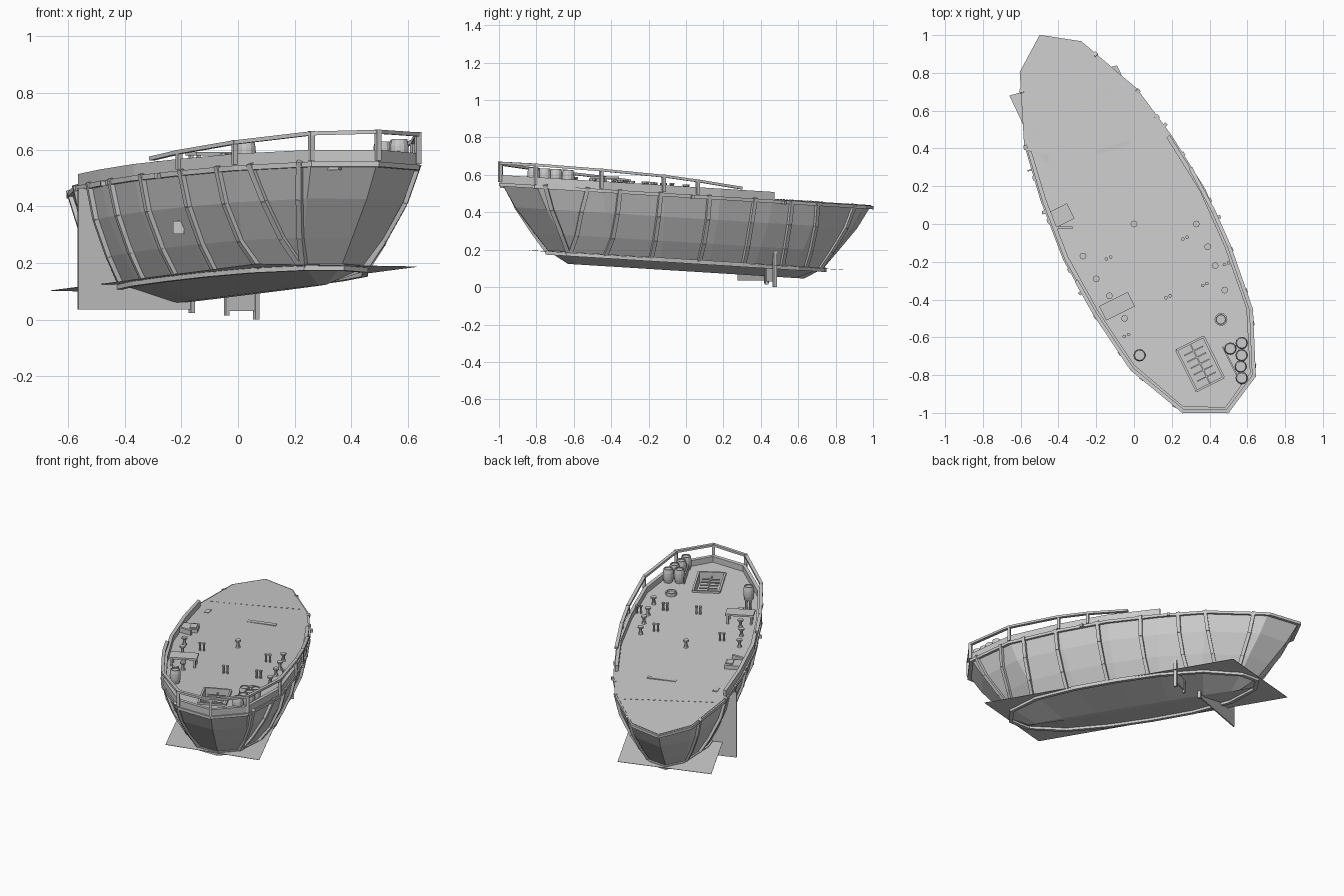
import bpy, bmesh, math
from mathutils import Vector, Matrix

if "Cube" in bpy.data.objects:
    bpy.data.objects.remove(bpy.data.objects["Cube"])

TH = math.radians(26.5)
C, S = math.cos(TH), math.sin(TH)
SLOPE = 0.062

# half outlines (along, across) of the deck edge and the bottom edge
TOP = [(-1.105, 0), (-1.0, .208), (-.68, .35), (-.33, .395), (0, .41), (.33, .378), (.63, .325), (.98, .178), (1.108, 0)]
BOT = [(-.82, 0), (-.76, .12), (-.55, .22), (-.28, .26), (0, .27), (.28, .26), (.55, .21), (.76, .1), (.82, 0)]
LEVELS = [(0, 0, .145), (.3, .4, .24), (.7, .8, .37), (1, 1, .50)]   # along mix, across mix, height


def world(u, v, h):
    y = C * u + S * v
    return Vector((-S * u + C * v, y, h - SLOPE * y))


def deck_z(x, y):
    return .50 - SLOPE * y


def edge(t, side, fu=1, fv=1, off=0):
    """Point on the outline at list position t, pushed outward by off."""
    i = min(int(t), 7)
    k = t - i
    a, b = [tuple(BOT[j][n] * (1 - f) + TOP[j][n] * f for n, f in ((0, fu), (1, fv))) for j in (i, i + 1)]
    u, v = a[0] + (b[0] - a[0]) * k, a[1] + (b[1] - a[1]) * k
    return u * (1 + off), side * v * (1 + 2.5 * off)


def edge_at(u, side, fu, fv, off):
    """Point on the outline at distance u along the hull."""
    t = min((abs(edge(i / 20, 1, fu, fv)[0] - u), i / 20) for i in range(161))[1]
    return edge(t, side, fu, fv, off)


def make(name, bm):
    bmesh.ops.recalc_face_normals(bm, faces=bm.faces)
    me = bpy.data.meshes.new(name)
    bm.to_mesh(me)
    bm.free()
    ob = bpy.data.objects.new(name, me)
    bpy.context.collection.objects.link(ob)
    return ob


def loft(bm, rings, wrap=False):
    vs = [[bm.verts.new(p) for p in r] for r in rings]
    n = len(vs[0])
    for a, b in zip(vs, vs[1:] + ([vs[0]] if wrap else [])):
        for i in range(n):
            bm.faces.new((a[i], a[(i + 1) % n], b[(i + 1) % n], b[i]))
    if not wrap:
        bm.faces.new(vs[0][::-1])
        bm.faces.new(vs[-1])


def bar(bm, a, b, w, t, up=Vector((0, 0, 1))):
    """Box from a to b, w wide and t thick toward up."""
    d = (b - a).normalized()
    s = d.cross(up).normalized() * w / 2
    n = s.cross(d).normalized() * t / 2
    loft(bm, [[p + s + n, p - s + n, p - s - n, p + s - n] for p in (a, b)])


def box(bm, x, y, z, sx, sy, sz, ang=TH):
    m = Matrix.Translation((x, y, z)) @ Matrix.Rotation(ang, 4, 'Z') @ Matrix.Diagonal((sx, sy, sz, 1))
    bmesh.ops.create_cube(bm, size=1, matrix=m)


def turned(bm, x, y, z, profile, n=10):
    loft(bm, [[Vector((x + r * math.cos(2 * math.pi * i / n), y + r * math.sin(2 * math.pi * i / n), z + h))
               for i in range(n)] for r, h in profile])


LOOP = [(i, 1) for i in range(9)] + [(i, -1) for i in range(7, 0, -1)]


def band(name, path, h0, h1, inner, outer, fu=1, fv=1, closed=True):
    bm = bmesh.new()
    rings = []
    for t, s in path:
        a, b = edge(t, s, fu, fv, inner), edge(t, s, fu, fv, outer)
        rings.append([world(*a, h0), world(*b, h0), world(*b, h1), world(*a, h1)])
    loft(bm, rings, wrap=closed)
    return make(name, bm)


# hull with a shallow keel edge and closed deck
bm = bmesh.new()
rings = [[world(u * .86, v * .06, .085) for u, v in (edge(t, s, 0, 0) for t, s in LOOP)]]
rings += [[world(*edge(t, s, fu, fv), h) for t, s in LOOP] for fu, fv, h in LEVELS]
loft(bm, rings)
hull = make("hull", bm)

# hatch pit cut into the deck
HX, HY = .35, -.74
bm = bmesh.new()
box(bm, HX, HY, .55, .15, .23, .12)
cutter = make("hatch_cutter", bm)
cutter.hide_render = True
cutter.hide_viewport = True
mod = hull.modifiers.new("hatch", 'BOOLEAN')
mod.operation = 'DIFFERENCE'
mod.object = cutter
mod.solver = 'EXACT'

# bands round the hull
band("bottom_rail", LOOP, .127, .15, -.01, .022, 0, 0)
band("wale", LOOP, .478, .496, -.02, .01)
wall = [(5.03, 1)] + [(i, 1) for i in range(5, -1, -1)] + [(i, -1) for i in range(1, 6)] + [(5.9, -1)]
band("bulwark", wall, .49, .538, -.02, .002, closed=False)

# upright ribs on both sides, square to the hull length
bm = bmesh.new()
for u in (-.95, -.75, -.58, -.34, -.06, .21, .45, .62, .9):
    for s in (1, -1):
        pts = [world(*edge_at(max(-.76, min(.74, u)) * (1 - fu) + u * fu, s, fu, fv, .006), h) for fu, fv, h in LEVELS]
        e = world(*edge_at(u + .08, s, 1, 1, 0), 0) - world(*edge_at(u - .08, s, 1, 1, 0), 0)
        for a, b in zip(pts, pts[1:]):
            bar(bm, a, b, .022, .022, e.cross(Vector((0, 0, 1))) * s)
make("ribs", bm)

# hand rail sloping down to the bulwark, with posts
bm = bmesh.new()
path = [(4.4, 1), (3.6, 1), (3, 1), (2, 1), (1, 1), (0, 1), (1, -1), (2, -1), (3, -1), (3.6, -1)]
hs = [.548, .572, .586, .598, .604, .602, .596, .578, .562, .55]
pts = [world(*edge(t, s, 1, 1, .003), h) for (t, s), h in zip(path, hs)]
for a, b in zip(pts, pts[1:]):
    bar(bm, a, b, .02, .014)
for (t, s), p in list(zip(path, pts))[1:9]:
    bar(bm, world(*edge(t, s, 1, 1, .003), .50), p + Vector((0, 0, .008)), .018, .018, Vector((C, S, 0)))
make("hand_rail", bm)

# thin plate round the bottom
bm = bmesh.new()
flat = [(-.66, .68), (-.09, .84), (.63, -.68), (.06, -.84)]
loft(bm, [[Vector((x, y, z + .1435 - SLOPE * y)) for x, y in flat] for z in (0, .002)])
make("base_plate", bm)

# cross fins under the hull
bm = bmesh.new()
bar(bm, Vector((-.565, .28, .25)), Vector((-.155, .43, .25)), .008, .43)
box(bm, -.163, .43, .1, .016, .02, .155)
make("large_fin", bm)
bm = bmesh.new()
bar(bm, Vector((-.04, .43, .13)), Vector((.065, .475, .13)), .008, .2)
box(bm, -.04, .43, .12, .014, .016, .21)
box(bm, .065, .475, .125, .016, .018, .25)
make("small_fin", bm)

# hatch frame and grating
bm = bmesh.new()
ax, ay = Vector((C, S, -SLOPE * S)), Vector((-S, C, -SLOPE * C))
mid = Vector((HX, HY, deck_z(HX, HY) + .004))
for k in (-1, 1):
    bar(bm, mid + ax * .08 * k - ay * .12, mid + ax * .08 * k + ay * .12, .012, .016)
    bar(bm, mid + ay * .12 * k - ax * .08, mid + ay * .12 * k + ax * .08, .012, .016)
for i in range(5):
    o = mid + ay * (.038 * (i - 2)) - Vector((0, 0, .02))
    bar(bm, o - ax * .055, o + ax * .055, .007, .007)
low = mid - Vector((0, 0, .02))
bar(bm, low - ay * .115, low + ay * .115, .007, .007)
make("hatch_grating", bm)

# barrels
bm = bmesh.new()
for x, y in ((.57, -.63), (.57, -.695), (.565, -.755), (.57, -.815), (.51, -.66), (.03, -.695)):
    turned(bm, x, y, deck_z(x, y), [(.026, 0), (.032, .025), (.033, .045), (.032, .065), (.027, .088), (.022, .088), (.022, .082)], 12)
make("barrels", bm)
bm = bmesh.new()
turned(bm, .46, -.505, deck_z(.46, -.505), [(.034, 0), (.034, .02), (.026, .022), (.024, .012)], 12)
make("rope_coil", bm)

# stools and posts on the deck
bm = bmesh.new()
for x, y in ((0, 0), (.33, 0), (.39, -.12), (.43, -.22), (.48, -.35), (-.27, -.17), (-.2, -.29), (-.13, -.38), (-.05, -.5)):
    turned(bm, x, y, deck_z(x, y), [(.015, 0), (.01, .012), (.009, .035), (.018, .04), (.018, .05)], 8)
make("stools", bm)
bm = bmesh.new()
for x, y in ((.27, -.075), (-.135, -.18), (.375, -.32), (.49, -.21), (.18, -.385), (-.04, -.59)):
    z = deck_z(x, y)
    for k in (-1, 1):
        turned(bm, x + .011 * k, y + .005 * k, z, [(.007, 0), (.007, .042), (.01, .044), (.01, .052)], 6)
make("mooring_posts", bm)

# side table, locker and loose planks
bm = bmesh.new()
box(bm, -.09, -.435, .585, .17, .085, .012)
for i in (-1, 1):
    for j in (-1, 1):
        box(bm, -.09 + C * .07 * i - S * .03 * j, -.435 + S * .07 * i + C * .03 * j, .55, .012, .012, .07)
make("side_table", bm)
bm = bmesh.new()
box(bm, -.385, .045, .507, .11, .09, .025)
box(bm, -.36, .055, .52, .04, .06, .012)
box(bm, -.37, -.02, .515, .09, .015, .035, 0)
make("locker", bm)
bm = bmesh.new()
box(bm, -.11, .405, deck_z(-.11, .405), .18, .028, .008, .3)
box(bm, -.465, .35, deck_z(-.465, .35), .028, .048, .008, .25)
for i in range(16):
    box(bm, *world(.68, -.26 + i * .035, .501), .012, .006, .004)
make("deck_planks", bm)
bm = bmesh.new()
bar(bm, Vector((.47, -.65, .56)), Vector((.57, -.85, .57)), .008, .05)
make("partition", bm)

# pegs and fittings outside the hull
bm = bmesh.new()
for t, s in ((5.2, 1), (3.5, 1), (4.8, -1), (3.4, -1)):
    a, b = edge(t, s), edge(t, s, 1, 1, .025)
    bar(bm, world(*a, .485), world(*b, .485), .018, .018)
bar(bm, Vector((.30, -.95, .54)), Vector((.36, -.985, .54)), .022, .022)
box(bm, -.21, -.36, .325, .04, .04, .045, 0)
make("side_fittings", bm)
